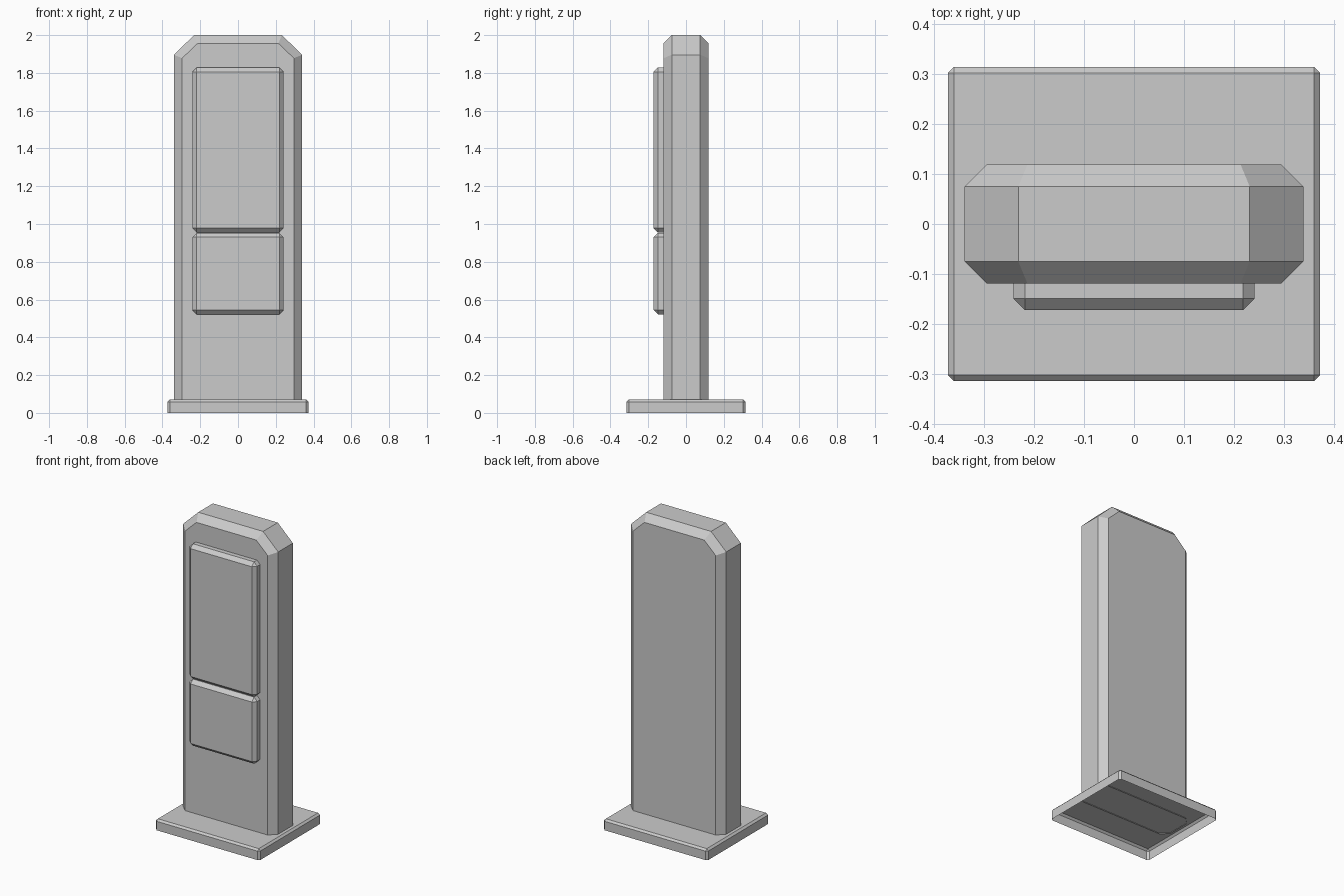
import bpy, bmesh
from mathutils import Vector

if "Cube" in bpy.data.objects:
    bpy.data.objects.remove(bpy.data.objects["Cube"])


def finish(bm, name):
    mesh = bpy.data.meshes.new(name)
    bm.to_mesh(mesh)
    bm.free()
    obj = bpy.data.objects.new(name, mesh)
    bpy.context.collection.objects.link(obj)
    return obj


def open_box(name, lo, hi, bevel, open_dir):
    """Chamfered box whose face towards open_dir is left open and unchamfered."""
    lo, hi, open_dir = Vector(lo), Vector(hi), Vector(open_dir)
    bm = bmesh.new()
    bmesh.ops.create_cube(bm, size=1)
    for v in bm.verts:
        v.co = (lo + hi) / 2 + v.co * (hi - lo)
    bm.normal_update()
    hidden = next(f for f in bm.faces if f.normal.dot(open_dir) > 0.9)
    edges = [e for e in bm.edges if e not in hidden.edges[:]]
    bmesh.ops.bevel(bm, geom=edges, offset=bevel, segments=1,
                    profile=0.5, affect='EDGES')
    bm.normal_update()
    gone = [f for f in bm.faces if f.normal.dot(open_dir) > 0.9]
    bmesh.ops.delete(bm, geom=gone, context='FACES')
    return finish(bm, name)


def pillar_body(name):
    """Arched slab with chamfered front and back rims, open at the bottom."""
    c = 0.044
    k = c * 0.414

    def outline(y, inset):
        d, s = (c, k) if inset else (0, 0)
        half = [(0.340 - d, 0.065), (0.340 - d, 1.896 - s), (0.232 - s, 2.0 - d)]
        pts = half + [(-x, z) for x, z in reversed(half)]
        return [bm.verts.new((x, y, z)) for x, z in pts]

    bm = bmesh.new()
    rings = [outline(-0.119, True), outline(-0.075, False),
             outline(0.075, False), outline(0.119, True)]
    for a, b in zip(rings, rings[1:]):
        for i in range(5):
            bm.faces.new((a[i], a[i + 1], b[i + 1], b[i]))
    bm.faces.new(rings[0])
    bm.faces.new(rings[-1])
    bmesh.ops.recalc_face_normals(bm, faces=bm.faces[:])
    return finish(bm, name)


# Floor plate, hollow underneath
open_box("base_plate", (-0.373, -0.315, 0), (0.373, 0.315, 0.07), 0.012, (0, 0, -1))

# Upright slab
pillar_body("pillar_body")

# Raised front panels
for name, z0, z1 in (("upper_panel", 0.955, 1.828), ("lower_panel", 0.522, 0.953)):
    open_box(name, (-0.242, -0.172, z0), (0.242, -0.118, z1), 0.023, (0, 1, 0))
